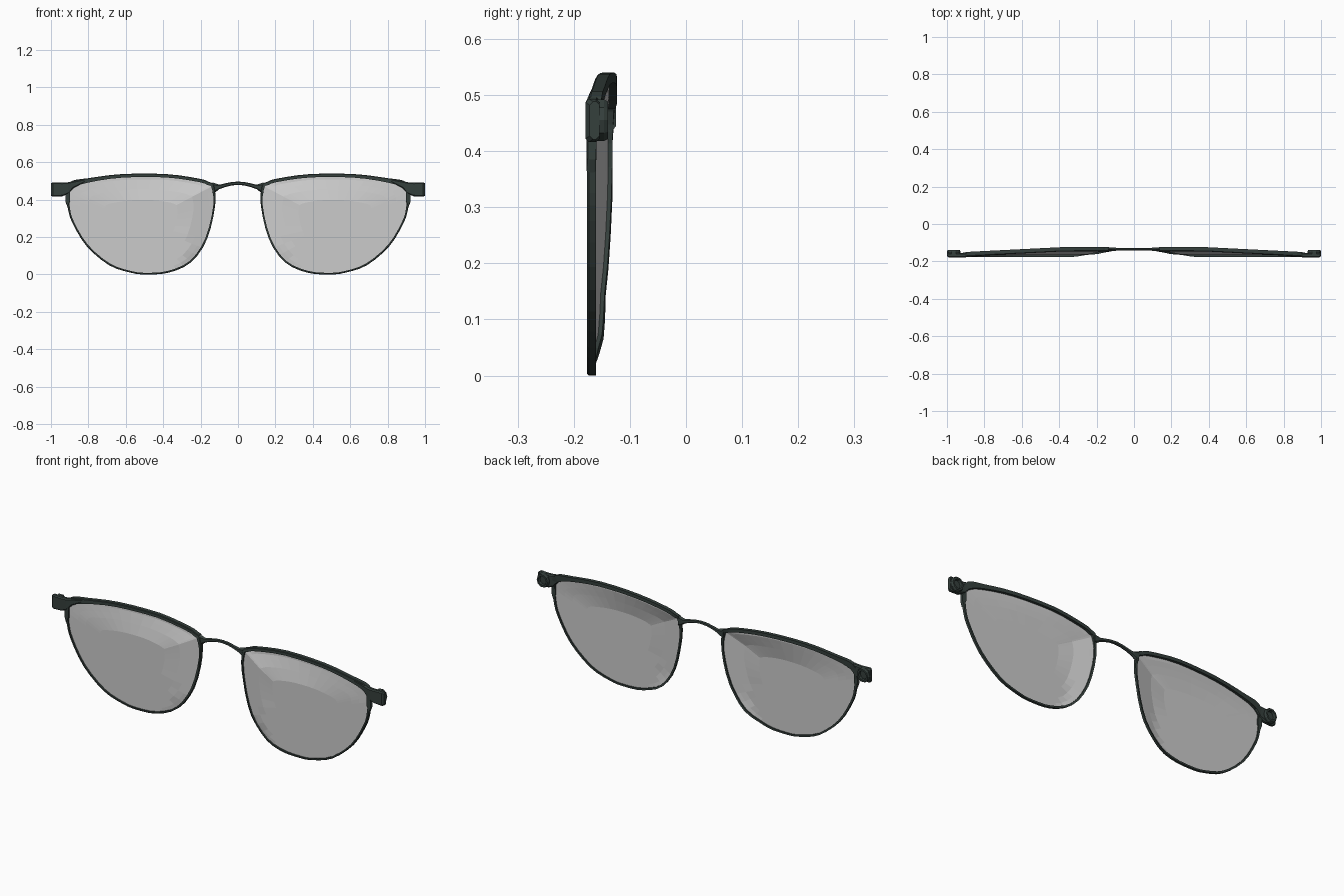
import bpy, bmesh, math
from mathutils import Vector

if "Cube" in bpy.data.objects:
    bpy.data.objects.remove(bpy.data.objects["Cube"])


def material(name, color):
    m = bpy.data.materials.new(name)
    m.diffuse_color = color
    m.use_nodes = True
    m.node_tree.nodes["Principled BSDF"].inputs["Base Color"].default_value = m.diffuse_color
    return m


DARK = material("dark_metal", (0.035, 0.05, 0.045, 1))
TINT = material("tinted_lens", (0.55, 0.55, 0.55, 1))


def make(name, verts, faces, mat, mirror=True):
    me = bpy.data.meshes.new(name)
    me.from_pydata([tuple(v) for v in verts], [], faces)
    bm = bmesh.new()
    bm.from_mesh(me)
    bmesh.ops.recalc_face_normals(bm, faces=bm.faces)
    bm.to_mesh(me)
    bm.free()
    me.materials.append(mat)
    ob = bpy.data.objects.new(name, me)
    bpy.context.collection.objects.link(ob)
    if mirror:
        ob.modifiers.new("Mirror", 'MIRROR')
    return ob


def sweep(rings, closed):
    """Skin a list of equal-length rings of points."""
    n, k = len(rings), len(rings[0])
    verts = [p for r in rings for p in r]
    faces = []
    for i in range(n if closed else n - 1):
        j = (i + 1) % n
        for a in range(k):
            b = (a + 1) % k
            faces.append((i * k + a, i * k + b, j * k + b, j * k + a))
    if not closed:
        faces += [tuple(range(k)), tuple(range((n - 1) * k, n * k))]
    return verts, faces


def clamp(t):
    return max(0.0, min(1.0, t))


def front_y(x, z):
    """Front surface: flat, bent back towards the nose and the top."""
    nose = clamp((0.27 - x + 0.8 * max(0, 0.13 - z) * clamp((0.42 - x) * 5)) / 0.14)
    top = 0.04 * clamp((z - 0.40) / 0.11) * clamp((0.97 - x) / 0.8)
    return -0.176 + max(0.029 * nose, min(top, 0.030))


# Rim outline: x, z, rim width
OUT = [(0.122, 0.37, .010), (0.128, 0.475, .016), (0.155, 0.495, .018),
       (0.21, 0.513, .018), (0.385, 0.537, .018), (0.62, 0.537, .019),
       (0.80, 0.515, .023), (0.895, 0.497, .036), (0.920, 0.44, .020),
       (0.909, 0.35, .011), (0.885, 0.275, .010), (0.81, 0.152, .010),
       (0.69, 0.05, .010), (0.575, 0.010, .009), (0.49, 0.0, .009),
       (0.37, 0.010, .010), (0.25, 0.066, .010), (0.165, 0.19, .010)]


def catmull(pts, steps):
    res = []
    n = len(pts)
    for i in range(n):
        a, b, c, d = (Vector(pts[(i + k) % n]) for k in (-1, 0, 1, 2))
        for s in range(steps):
            t = s / steps
            res.append(0.5 * (2 * b + (c - a) * t + (2 * a - 5 * b + 4 * c - d) * t * t
                              + (3 * b - a - 3 * c + d) * t ** 3))
    return res


path = catmull(OUT, 3)
low_z = min(p.y for p in path)
rings, inner = [], []
for i, p in enumerate(path):
    d = path[(i + 1) % len(path)] - path[i - 1]
    nrm = Vector((d.y, -d.x)).normalized()
    x, z, w = p.x, p.y - low_z, p.z
    xi, zi = x + nrm.x * w, z + nrm.y * w
    y, yi = front_y(x, z), front_y(xi, zi)
    depth = 0.016 + 0.007 * clamp((z - 0.42) / 0.08)
    rings.append([(x, y + .003, z), (x + nrm.x * .003, y, z + nrm.y * .003), (xi, yi, zi),
                  (xi, yi + depth, zi), (x, y + depth, z)])
    inner.append((x + nrm.x * w * .7, z + nrm.y * w * .7))

# Lens rims with heavier brow
make("lens_rim", *sweep(rings, True), DARK)

# Lenses: concentric rings on the bent surface
cx, cz = 0.52, 0.27
verts, faces = [], []
n = len(inner)
scales = (1, 0.93, 0.84, 0.72, 0.5)
for s in scales:
    for x, z in inner:
        px, pz = cx + (x - cx) * s, cz + (z - cz) * s
        verts.append((px, front_y(px, pz) + 0.009, pz))
for r in range(len(scales) - 1):
    for i in range(n):
        j = (i + 1) % n
        faces.append((r * n + i, r * n + j, (r + 1) * n + j, (r + 1) * n + i))
verts.append((cx, front_y(cx, cz) + 0.009, cz))
last = (len(scales) - 1) * n
faces += [(last + i, last + (i + 1) % n, len(verts) - 1) for i in range(n)]
make("lens", verts, faces, TINT)

# Bridge: thin arch flaring into the rims (x, z, half height)
half = [(0.0, 0.488, .009), (0.035, 0.485, .009), (0.07, 0.477, .010),
        (0.10, 0.468, .012), (0.118, 0.464, .022), (0.135, 0.462, .030)]
prof = [(-x, z, h) for x, z, h in half[:0:-1]] + half
rings = []
for x, z, h in prof:
    y0 = -0.142 - 0.003 * clamp((abs(x) - .08) / .05)
    y1 = -0.128 + 0.003 * clamp((abs(x) - .08) / .05)
    ym = (y0 + y1) / 2
    rings.append([(x, ym, z + h), (x, y0, z + h * .6), (x, y0, z - h * .6),
                  (x, ym, z - h), (x, y1, z - h * .6), (x, y1, z + h * .6)])
make("bridge", *sweep(rings, False), DARK, False)


# End pieces: arm running outward from the brow
def box_ring(x, y0, y1, z0, z1, c=0.006):
    return [(x, y0 + c, z0), (x, y1 - c, z0), (x, y1, z0 + c), (x, y1, z1 - c),
            (x, y1 - c, z1), (x, y0 + c, z1), (x, y0, z1 - c), (x, y0, z0 + c)]


rings = [box_ring(0.82, -.171, -.150, .492, .511),
         box_ring(0.88, -.176, -.152, .462, .499),
         box_ring(0.91, -.179, -.154, .430, .493),
         box_ring(0.94, -.179, -.154, .418, .491),
         box_ring(0.99, -.179, -.154, .416, .493),
         box_ring(1.0, -.172, -.154, .421, .488)]
make("end_piece", *sweep(rings, False), DARK)

# Hinge sockets: short hollow collars behind the end pieces
rings = []
for r, y in ((1, -.165), (1, -.146), (.9, -.139), (.65, -.139), (.6, -.153)):
    rings.append([(0.964 + .037 * r * math.cos(a * math.tau / 10) / 1.03, y,
                   0.455 + .039 * r * math.sin(a * math.tau / 10)) for a in range(10)])
make("hinge_socket", *sweep(rings, False), DARK)

# Small closing lugs below the end pieces
rings = [box_ring(0.898, -.177, -.160, .390, .45, .003),
         box_ring(0.912, -.177, -.160, .362, .45, .003),
         box_ring(0.921, -.175, -.160, .385, .45, .003)]
make("rim_lug", *sweep(rings, False), DARK)
